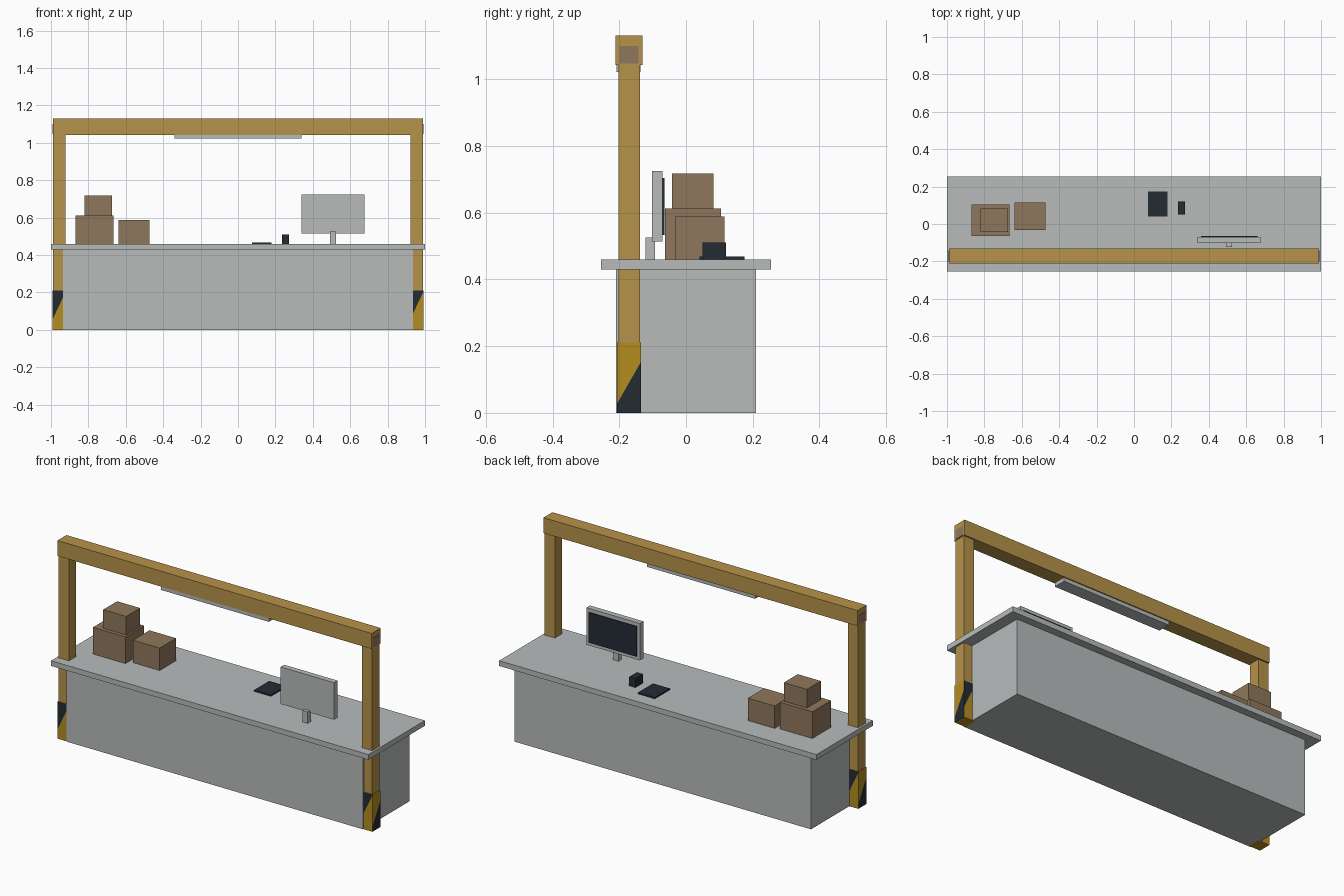
import bpy, bmesh
from mathutils import Vector

if "Cube" in bpy.data.objects:
    bpy.data.objects.remove(bpy.data.objects["Cube"])


def material(name, rgb):
    m = bpy.data.materials.new(name)
    m.diffuse_color = (*rgb, 1)
    m.use_nodes = True
    m.node_tree.nodes["Principled BSDF"].inputs["Base Color"].default_value = m.diffuse_color
    return m


GREY = material("light grey", (0.48, 0.50, 0.50))
GOLD = material("wood gold", (0.47, 0.29, 0.068))
YELLOW = material("hazard yellow", (0.46, 0.27, 0.014))
DARK = material("dark slate", (0.016, 0.025, 0.034))
CARDBOARD = material("cardboard brown", (0.275, 0.187, 0.108))


def finish(name, bm, *mats):
    me = bpy.data.meshes.new(name)
    bm.to_mesh(me)
    bm.free()
    for m in mats:
        me.materials.append(m)
    ob = bpy.data.objects.new(name, me)
    bpy.context.collection.objects.link(ob)
    return ob


def box_mesh(x, y, z):
    bm = bmesh.new()
    bmesh.ops.create_cube(bm, size=1)
    for v in bm.verts:
        v.co = [r[0] if c < 0 else r[1] for c, r in zip(v.co, (x, y, z))]
    return bm


def box(name, x, y, z, mat):
    return finish(name, box_mesh(x, y, z), mat)


def hazard_sleeve(name, x, y, z):
    """Post sleeve whose four sides are each cut by a rising diagonal."""
    bm = box_mesh(x, y, z)
    bm.normal_update()
    sides = [f for f in bm.faces if abs(f.normal.z) < 0.5]
    centre = Vector((sum(x) / 2, sum(y) / 2, 0))
    for f in sides:
        n = f.normal.copy()
        right = Vector((0, 0, 1)).cross(n)        # screen right when facing the side
        frontal = abs(n.y) > 0.5
        mid, slope = (0.13, 2.1) if frontal else (0.09, 1.75)
        p = Vector((centre.x, centre.y, mid))
        up = Vector((0, 0, 1)) - right * slope    # normal of the diagonal cut
        bmesh.ops.bisect_plane(bm, geom=[f] + list(f.edges) + list(f.verts),
                               plane_co=p, plane_no=up.normalized())
        bm.normal_update()
        for g in bm.faces:
            if g.normal.dot(n) > 0.9:
                above = (g.calc_center_median() - p).dot(up) > 0
                g.material_index = int(above == frontal)
    return finish(name, bm, YELLOW, DARK)


# Counter
box("counter_body", (-0.935, 0.935), (-0.21, 0.21), (0, 0.43), GREY)
box("counter_top", (-1, 1), (-0.254, 0.254), (0.43, 0.46), GREY)

# Overhead frame: beam, posts, hazard sleeves and beam end plates
box("overhead_beam", (-0.99, 0.99), (-0.211, -0.13), (1.043, 1.131), GOLD)
for side, s in (("left", -1), ("right", 1)):
    span = lambda a, b: tuple(sorted((s * a, s * b)))
    box(side + "_post", span(0.923, 0.988), (-0.203, -0.138), (0.2, 1.05), GOLD)
    hazard_sleeve(side + "_hazard_sleeve", span(0.92, 0.992), (-0.207, -0.135), (0, 0.211))
    box(side + "_beam_end_plate", span(0.985, 0.992), (-0.2, -0.142), (1.047, 1.1), CARDBOARD)
box("lamp_panel", (-0.34, 0.34), (-0.208, -0.136), (1.022, 1.043), GREY)

# Parcels
box("large_parcel", (-0.87, -0.665), (-0.063, 0.105), (0.46, 0.612), CARDBOARD)
box("top_parcel", (-0.82, -0.675), (-0.042, 0.083), (0.612, 0.718), CARDBOARD)
box("side_parcel", (-0.64, -0.472), (-0.031, 0.116), (0.46, 0.588), CARDBOARD)

# Monitor, facing the back
box("monitor_case", (0.34, 0.677), (-0.102, -0.07), (0.514, 0.725), GREY)
box("monitor_screen", (0.358, 0.659), (-0.072, -0.064), (0.533, 0.704), DARK)
box("monitor_stand", (0.491, 0.525), (-0.122, -0.093), (0.46, 0.525), GREY)

# Desk devices
box("tablet", (0.074, 0.18), (0.04, 0.175), (0.46, 0.468), DARK)
box("scanner", (0.235, 0.274), (0.05, 0.12), (0.46, 0.511), DARK)
